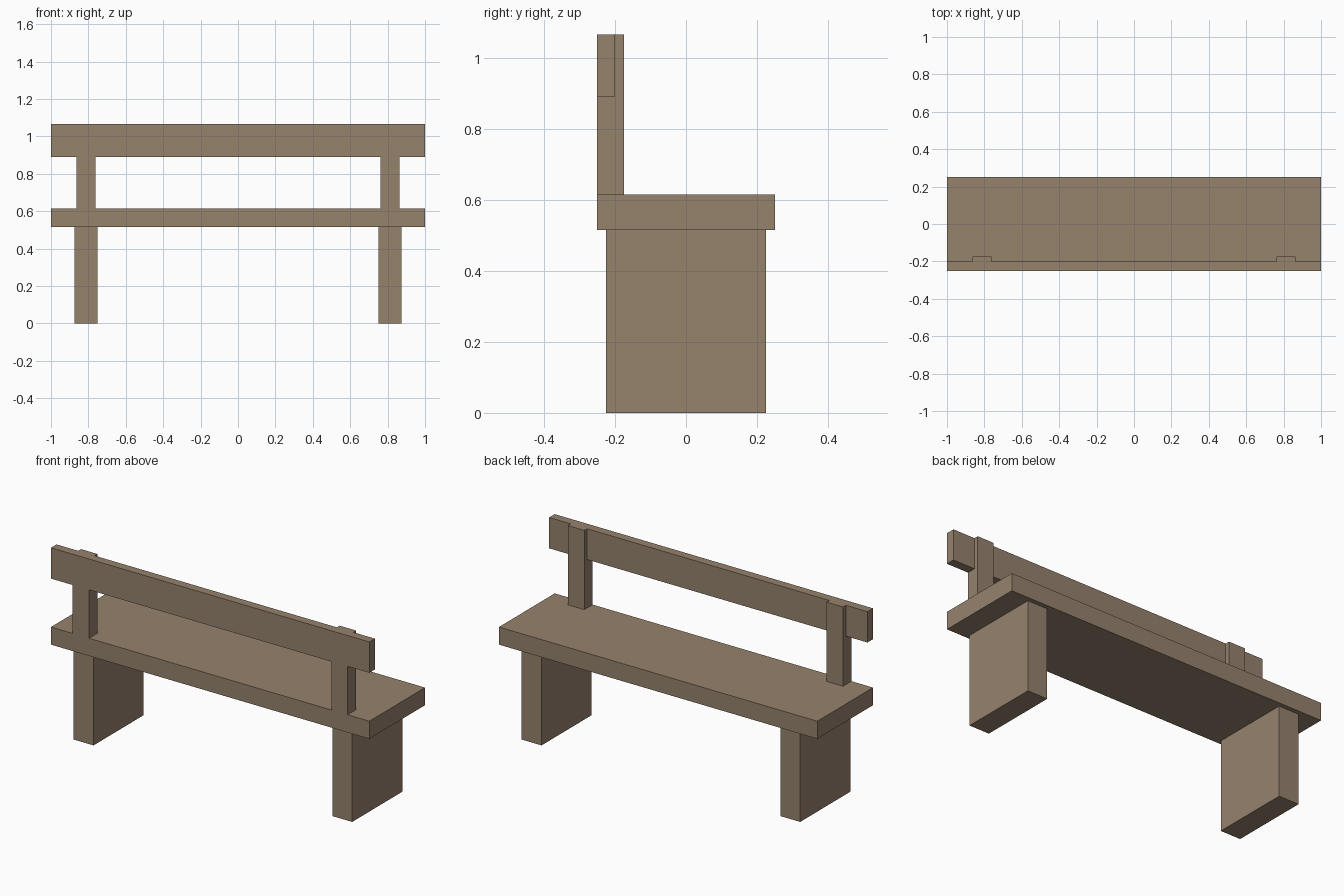
import bpy
import bmesh

cube = bpy.data.objects.get("Cube")
if cube:
    bpy.data.objects.remove(cube, do_unlink=True)

# One flat wood colour
WOOD = (0.305, 0.223, 0.152, 1.0)
wood = bpy.data.materials.new("brown wood")
wood.use_nodes = True
wood.diffuse_color = WOOD
shader = next(n for n in wood.node_tree.nodes if n.type == "BSDF_PRINCIPLED")
shader.inputs["Base Color"].default_value = WOOD


def rect(y0, y1, z0, z1):
    return [(y0, z0), (y1, z0), (y1, z1), (y0, z1)]


def plank(name, profile, x0, x1):
    """Extrude a (y, z) profile along x."""
    bm = bmesh.new()
    face = bm.faces.new([bm.verts.new((x0, y, z)) for y, z in profile])
    new = bmesh.ops.extrude_face_region(bm, geom=[face])["geom"]
    verts = [v for v in new if isinstance(v, bmesh.types.BMVert)]
    bmesh.ops.translate(bm, verts=verts, vec=(x1 - x0, 0, 0))
    bmesh.ops.recalc_face_normals(bm, faces=bm.faces)
    mesh = bpy.data.meshes.new(name)
    bm.to_mesh(mesh)
    bm.free()
    mesh.materials.append(wood)
    obj = bpy.data.objects.new(name, mesh)
    bpy.context.collection.objects.link(obj)
    return obj


# Shared levels
BACK, RAIL_IN, POST_IN = -0.25, -0.2, -0.175
SEAT_LOW, SEAT_TOP = 0.515, 0.615
RAIL_LOW, TOP = 0.89, 1.065

# Seat slab and backrest rail
plank("seat", rect(BACK, -BACK, SEAT_LOW, SEAT_TOP), -1, 1)
plank("backrest_rail", rect(BACK, RAIL_IN, RAIL_LOW, TOP), -1, 1)

# Posts are notched so the rail sits flush in them
post_profile = [(BACK, SEAT_TOP), (POST_IN, SEAT_TOP), (POST_IN, TOP),
                (RAIL_IN, TOP), (RAIL_IN, RAIL_LOW), (BACK, RAIL_LOW)]

# Slab legs and backrest posts on both sides
for side, centre in (("right", -0.8125), ("left", 0.8125)):
    plank(side + "_leg", rect(-0.225, 0.225, 0, SEAT_LOW),
          centre - 0.0625, centre + 0.0625)
    plank(side + "_backrest_post", post_profile,
          centre - 0.0515, centre + 0.0515)
